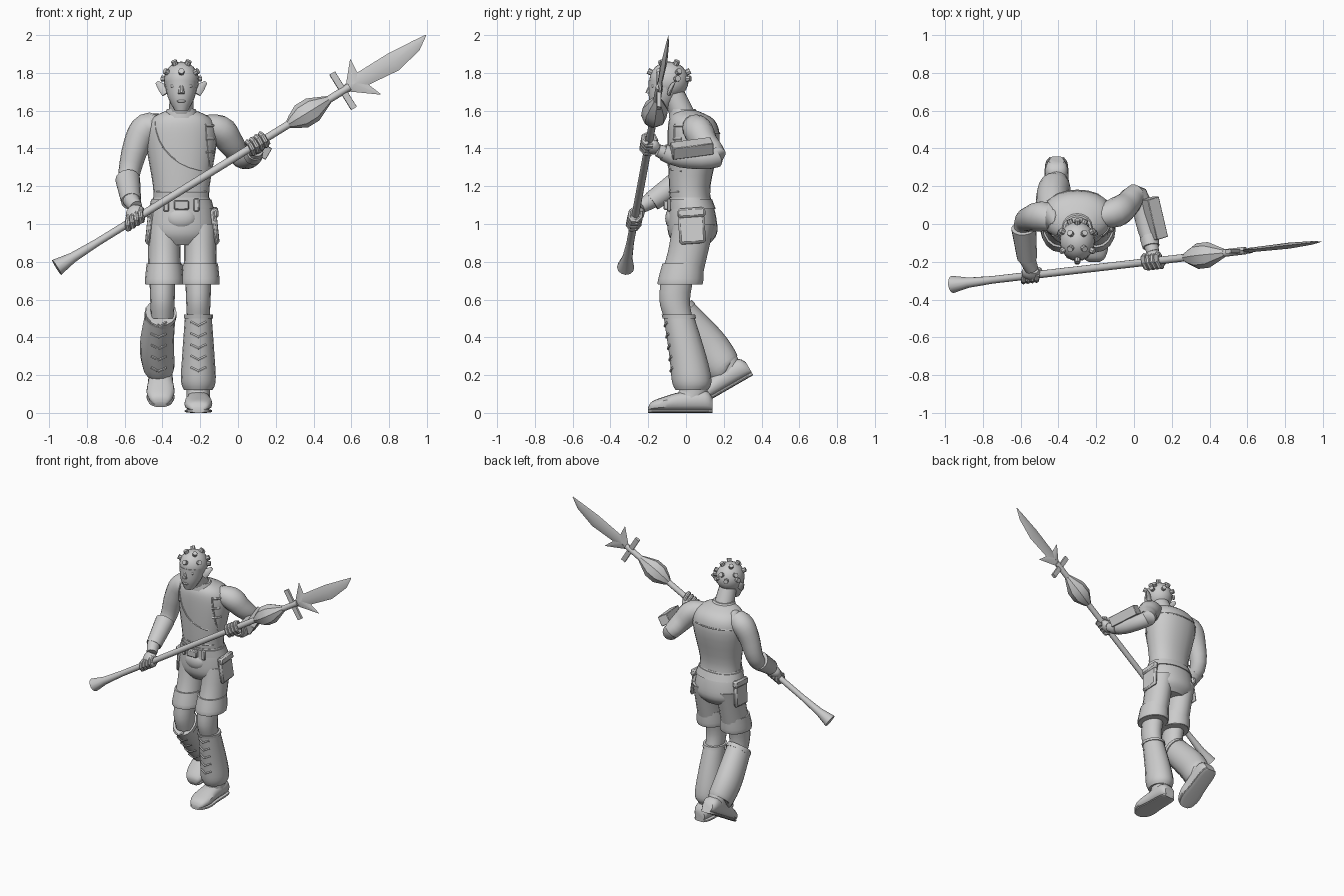
import bpy, bmesh
from math import sin, cos, pi, radians
from mathutils import Vector, Matrix
from mathutils.bvhtree import BVHTree

if "Cube" in bpy.data.objects:
    bpy.data.objects.remove(bpy.data.objects["Cube"])

grey = bpy.data.materials.new("plain grey")
grey.use_nodes = True
grey.diffuse_color = (.6, .6, .6, 1)
grey.node_tree.nodes["Principled BSDF"].inputs["Base Color"].default_value = grey.diffuse_color
parts = []
X, Y, Z = Vector((1, 0, 0)), Vector((0, 1, 0)), Vector((0, 0, 1))


def finish(name, bm, bevel=0):
    bmesh.ops.recalc_face_normals(bm, faces=bm.faces)
    mesh = bpy.data.meshes.new(name)
    bm.to_mesh(mesh)
    bm.free()
    mesh.materials.append(grey)
    obj = bpy.data.objects.new(name, mesh)
    bpy.context.collection.objects.link(obj)
    if bevel:
        obj.modifiers.new("round", "BEVEL").width = bevel
    parts.append(obj)
    return obj


def spline(points, steps):
    """Pass a smooth curve through a few control points."""
    curve = []
    for i, (b, c) in enumerate(zip(points, points[1:])):
        a = points[max(i - 1, 0)]
        d = points[min(i + 2, len(points) - 1)]
        for t in [k / steps for k in range(steps)]:
            bend = (a * 2 - b * 5 + c * 4 - d) + ((b - c) * 3 + d - a) * t
            curve.append(b + (c - a + bend * t) * (t / 2))
    return curve + [points[-1]]


def loft(name, rows, deep=1, sides=16, side=X, flat=None, square=1, steps=4, move=None):
    """Skin rings (x, y, z, half width, optional half depth) along a path."""
    rows = [Vector(row if len(row) > 4 else (*row, row[3] * deep)) for row in rows]
    rings = spline(rows, steps)
    centres = [Vector(ring[:3]) for ring in rings]
    last = len(rings) - 1
    bm = bmesh.new()
    loops = []
    for i, (ring, centre) in enumerate(zip(rings, centres)):
        along = flat or (centres[min(i + 1, last)] - centres[max(i - 1, 0)]).normalized()
        across = (side - along * side.dot(along)).normalized()
        out = along.cross(across)
        loop = []
        for k in range(sides):
            angle = 2 * pi * k / sides
            c, s = [abs(q) ** square * (1 if q > 0 else -1) for q in (cos(angle), sin(angle))]
            loop.append(bm.verts.new(centre + across * ring[3] * c + out * ring[4] * s))
        loops.append(loop)
    for low, high in zip(loops, loops[1:]):
        for k in range(sides):
            bm.faces.new((low[k], low[k - 1], high[k - 1], high[k]))
    bm.faces.new(loops[0])
    bm.faces.new(reversed(loops[-1]))
    if move:
        bm.transform(move)
    return finish(name, bm)


def column(name, x, rows, deep, **options):
    """Loft level rings given as (height, y, half width)."""
    return loft(name, [(x, y, z, wide) for z, y, wide in rows], deep, flat=Z, **options)


def place(loc, size, turn):
    matrix = Matrix.Translation(loc)
    for angle, axis in zip(turn, "XYZ"):
        matrix = matrix @ Matrix.Rotation(radians(angle), 4, axis)
    return matrix @ Matrix.Diagonal((*size, 1))


def box(name, loc, size, turn=(0, 0, 0), bevel=.006):
    bm = bmesh.new()
    bmesh.ops.create_cube(bm, size=1, matrix=place(loc, size, turn))
    finish(name, bm, bevel)


def ball(name, loc, size):
    bm = bmesh.new()
    bmesh.ops.create_uvsphere(bm, u_segments=20, v_segments=12, radius=1, matrix=place(loc, size, ()))
    finish(name, bm)


def seam(name, obj, points, radius=.005, facing=Y):
    """Lay a cord over a surface through (x, z) points."""
    tree = BVHTree.FromObject(obj, bpy.context.evaluated_depsgraph_get())
    hits = [tree.ray_cast(Vector((x, 0, z)) - facing, facing)[0] for x, z in points]
    loft(name, [(*hit, radius) for hit in hits if hit], sides=6, side=Y, steps=1)


def line(start, end, count=6):
    return [Vector(start).lerp(Vector(end), k / count) for k in range(count + 1)]


MID = -.3  # the body stands to one side of the centre

# Torso, collar and neck
torso = column("vest_torso", MID, [(1.08, .03, .15), (1.2, .02, .15), (1.44, .04, .188), (1.55, .03, .165),
                                   (1.6, 0, .08)], .73, sides=24, square=.9)
column("collar", MID, [(1.56, 0, .1), (1.61, -.02, .075)], .9)
column("neck", MID, [(1.54, 0, .07), (1.7, -.07, .06)], 1.05)
sweep = [pi / 2 * k / 8 for k in range(9)]
seam("chest_flap_seam", torso, [(MID + .15 - .29 * cos(a), 1.54 - .26 * sin(a)) for a in sweep])
seam("back_yoke_seam", torso, line((MID - .16, 1.48), (MID + .16, 1.48)), facing=-Y)
seam("waist_seam", torso, line((MID - .13, 1.17), (MID + .13, 1.17)))
seam("shoulder_strap", torso, line((-.17, 1.53), (-.15, 1.3)))
for z in (1.38, 1.45, 1.52):
    seam("strap_buckle", torso, line((-.17, z), (-.13, z)), .008)

# Head with face, ears and studs
skull, skull_size = Vector((MID, -.09, 1.76)), Vector((.093, .104, .1))
ball("skull", skull, skull_size)
loft("jaw", [(MID, -.1, 1.76, .09), (MID, -.12, 1.67, .071), (MID, -.14, 1.6, .035)], 1.08, flat=Z)
loft("nose", [(MID, -.18, 1.75, .01), (MID, -.2, 1.69, .017)], sides=10)
ball("brow", (MID, -.15, 1.75), (.07, .04, .01))
ball("lips", (MID, -.18, 1.65), (.026, .02, .009))
for s in (-1, 1):
    ball("eye", (MID + s * .04, -.17, 1.73), (.02, .015, .01))
    loft("ear", [(MID + s * .08, -.09, 1.69, .01), (MID + s * .1, -.08, 1.72, .01),
                 (MID + s * .13, -.06, 1.75, .004)], 2.5, sides=10, side=Y)
for lift, count in ((60, 4), (25, 6), (5, 8)):
    for k in range(count):
        e, a = radians(lift), 2 * pi * (k + .5) / count
        ray = Vector((cos(e) * cos(a), cos(e) * sin(a), sin(e)))
        if lift > 5 or ray.y > 0:
            root = skull + ray * skull_size
            loft("head_stud", [(*(root + ray * q), .016) for q in (-.01, .02)], sides=8, side=X + Z, steps=1)

# Shorts, belt, pouch and pockets
column("shorts_seat", MID, [(1.14, .02, .15), (1.05, .03, .172), (.95, .035, .175), (.89, .03, .12)], .74,
       sides=24, square=.95)
column("belt", MID, [(1.08, .03, .172), (1.13, .02, .16)], .74, sides=24, square=.93)
box("belt_buckle", (MID, -.105, 1.1), (.08, .03, .05))
ball("front_pouch", (MID, -.07, 1.03), (.08, .04, .06))
for name, s, x in (("left", 1, -.2), ("right", -1, -.39)):
    box("belt_loop", (MID + s * .08, -.09, 1.1), (.03, .02, .07))
    column(name + "_shorts_leg", x, [(1, .04, .09), (.85, .01, .086), (.7, -.03, .09)], 1.24)
    column(name + "_shorts_cuff", x, [(.79, -.015, .094), (.69, -.03, .103), (.68, -.03, .09)], 1.17)
    column(name + "_knee", x - .01, [(.75, -.04, .07), (.6, -.06, .065), (.5, -.04, .06)], 1.25)
    box(name + "_pocket", (x + s * .078, .03, .99), (.03, .14, .19), (4, -s * 6, 0), .012)
    box(name + "_pocket_flap", (x + s * .078, .03, 1.06), (.036, .145, .05), (4, -s * 6, 0), .01)

# Laced shin guards
left_guard = column("left_shin_guard", -.21, [(.52, -.04, .07), (.3, .01, .086), (.17, .03, .092),
                                              (.12, .03, .075)], 1.14)
right_guard = loft("right_shin_guard", [(-.41, -.04, .53, .08), (-.43, .11, .36, .09), (-.42, .19, .25, .085),
                                        (-.42, .21, .23, .07)], 1.18)
column("left_guard_rim", -.21, [(.5, -.035, .077), (.52, -.04, .077)], 1.15)
loft("right_guard_rim", [(-.41, -.02, .51, .085), (-.41, -.04, .53, .085)], 1.15)
for guard, x in ((left_guard, -.21), (right_guard, -.42)):
    for low, z in line((0, .22), (0, .46), 4):
        seam("shin_lace", guard, [(x + k * .02, z + abs(k) * .01) for k in range(-2, 3)], .008)

# Boots: one flat, one lifted at the heel
lifted = Matrix.Translation((-.41, .235, .13)) @ Matrix.Rotation(radians(30), 4, "X")
outline = [(.14, .035, .04), (.1, .055, .06), (-.03, .05, .066), (-.12, .037, .074), (-.18, .025, .056), (-.2, .01, .03)]
for name, move in (("left", Matrix.Translation(X * -.21)), ("right", lifted)):
    loft(name + "_boot", [(0, y, z + .01, wide, z) for y, z, wide in outline], flat=-Y, square=.8, move=move)
    loft(name + "_sole", [(0, y, .01, wide, .01) for y, z, wide in outline], flat=-Y, square=.6, move=move)
    loft(name + "_boot_shaft", [(0, .01, .05, .062), (0, .04, .11, .062), (0, .03, .18, .065)], 1.2, move=move)

# Arms, bracer and forearm shield
right_wrist, left_wrist = Vector((-.54, -.24, 1.09)), Vector((.1, -.15, 1.39))
loft("right_arm", [(-.37, .03, 1.52, .05), (-.48, .04, 1.51, .078), (-.54, .03, 1.41, .07), (-.58, 0, 1.24, .055),
                   (-.57, -.16, 1.14, .047), (*right_wrist, .035)])
loft("right_bracer", [(-.584, -.02, 1.235, .066), (-.566, -.18, 1.12, .053)])
loft("left_arm", [(-.22, .03, 1.52, .05), (-.1, .06, 1.5, .078), (-.04, .1, 1.43, .07), (.02, .15, 1.35, .055),
                  (.07, -.03, 1.35, .05), (*left_wrist, .033)], side=Z)
loft("left_wrist_wrap", [(.08, -.07, 1.36, .05), (.09, -.12, 1.38, .045)], side=Z)
box("forearm_shield", (.11, .03, 1.4), (.07, .22, .07), (0, 30, 15), .003)

# Spear frame: along the shaft, and upward across it
butt, tip = Vector((-.96, -.32, .77)), Vector((.985, -.095, 1.97))
along = (tip - butt).normalized()
up = (along * along.y - Y).cross(along).normalized()


def on_spear(reach, rise=0):
    return butt + along * reach + up * rise


def spear_part(name, rows, deep=1, sides=12):
    loft(name, [(*on_spear(reach, rise), wide) for reach, rise, wide in rows], deep, sides, up, along, steps=1)


# Spear with flared butt, bulb, crossbar and barbed blade
spear_part("spear_shaft", [(.2, 0, .02), (1.83, 0, .02)])
spear_part("spear_butt", [(0, 0, .046), (.1, 0, .027), (.25, 0, .02)])
spear_part("spear_bulb", [(1.45, 0, .022), (1.47, 0, .036), (1.53, 0, .068), (1.6, 0, .068), (1.67, 0, .036),
                          (1.7, 0, .022)], sides=8)
spear_part("blade", [(1.8, 0, .02), (1.9, 0, .042), (2.1, -.01, .053), (2.25, 0, .03), (2.32, .02, .003)], .3, 4)
for rise in (-.12, .12):
    tail = on_spear(1.93 - rise / 6, rise)
    loft("blade_barb", [(*on_spear(1.86), .045), (*tail, .002)], .3, 4, along, steps=1)
crossbar = [(*on_spear(1.79, rise), .018) for rise in (-.11, .11)]
loft("crossbar", crossbar, .6, 8, along, square=.3, steps=1)

# Hands gripping the shaft
for name, reach, wrist in (("right", .49, right_wrist), ("left", 1.25, left_wrist)):
    grip = on_spear(reach)
    away = (wrist - grip).normalized()
    across = along.cross(away)
    loft(name + "_palm", [(*wrist, .034), (*wrist.lerp(grip, .5), .052), (*(grip - away * .01), .046)], .7, side=along)
    for k in range(4):
        knuckle = on_spear(reach + (k - 1.5) * .027)
        curl = [radians(30 + 50 * q) for q in range(7)]
        loft(name + "_finger", [(*(knuckle + (away * cos(a) + across * sin(a)) * .036), .014) for a in curl],
             sides=8, side=along, steps=1)
    loft(name + "_thumb", [(*wrist.lerp(grip, .5), .016), (*(on_spear(reach + .06) - across * .034), .01)], sides=8)

# Smooth the rounded parts and keep crisp edges
bpy.ops.object.select_all(action="DESELECT")
for obj in parts:
    obj.select_set(True)
bpy.context.view_layer.objects.active = parts[0]
bpy.ops.object.shade_smooth_by_angle(angle=radians(35))
